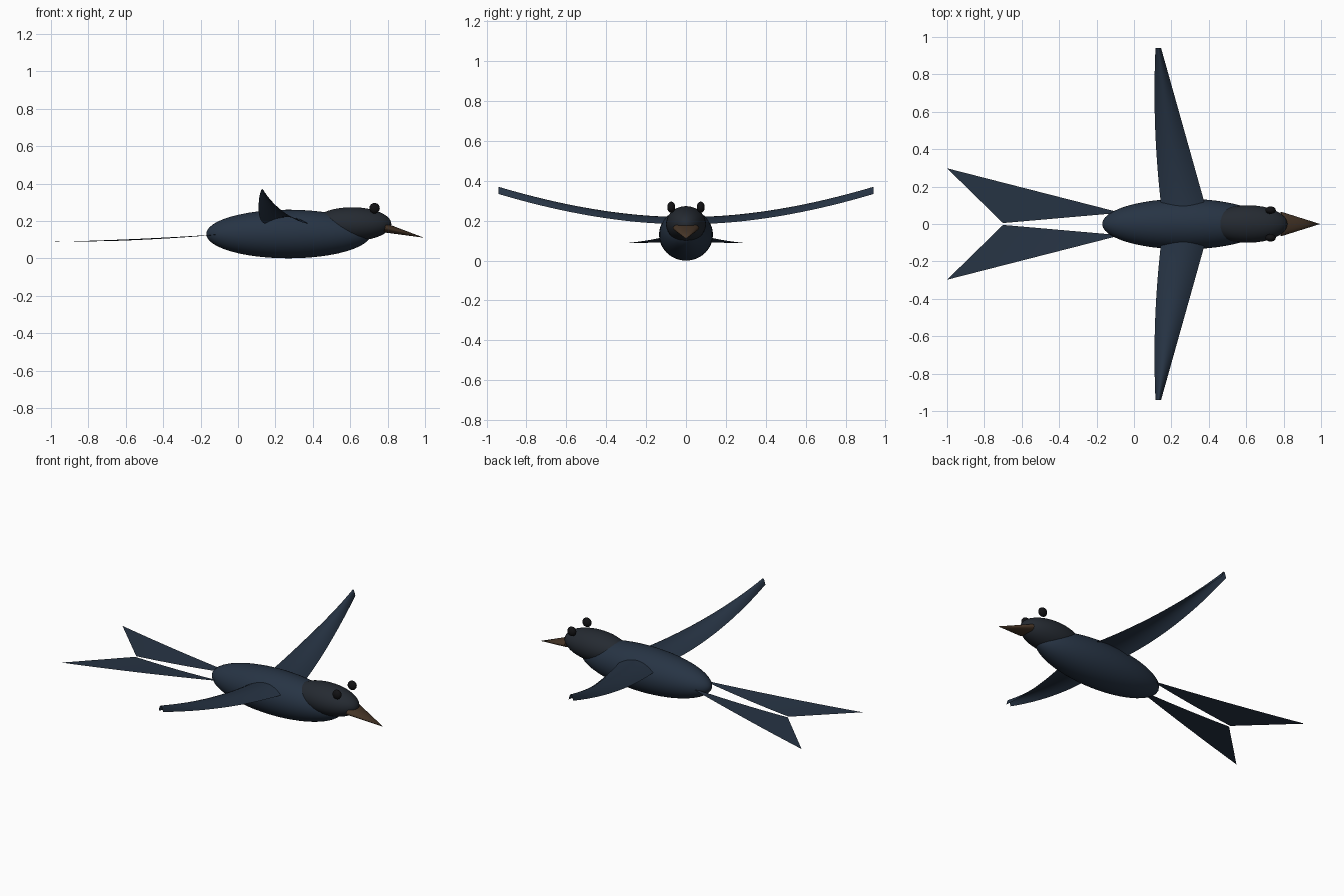
import bpy, math
from mathutils import Vector

if "Cube" in bpy.data.objects:
    bpy.data.objects.remove(bpy.data.objects["Cube"])


def material(name, rgb):
    m = bpy.data.materials.new(name)
    m.diffuse_color = (*rgb, 1)
    m.use_nodes = True
    m.node_tree.nodes["Principled BSDF"].inputs["Base Color"].default_value = m.diffuse_color
    return m


BLUE = material("dark_blue", (0.020, 0.034, 0.058))
SLATE = material("slate", (0.018, 0.023, 0.031))
BROWN = material("brown", (0.06, 0.035, 0.02))
BLACK = material("black", (0.006, 0.006, 0.007))


def ellipsoid(name, loc, radii, mat, seg=48, rings=24):
    bpy.ops.mesh.primitive_uv_sphere_add(segments=seg, ring_count=rings, location=loc)
    o = bpy.context.object
    o.name, o.scale = name, radii
    o.data.materials.append(mat)
    bpy.ops.object.shade_smooth()
    return o


def sheet(name, grid, mat):
    """Open surface through a grid of points (rows of equal length)."""
    n = len(grid[0])
    faces = [(r * n + c, r * n + c + 1, (r + 1) * n + c + 1, (r + 1) * n + c)
             for r in range(len(grid) - 1) for c in range(n - 1)]
    me = bpy.data.meshes.new(name)
    me.from_pydata([p for row in grid for p in row], [], faces)
    me.materials.append(mat)
    me.shade_smooth()
    o = bpy.data.objects.new(name, me)
    bpy.context.collection.objects.link(o)
    return o


# Body and head
ellipsoid("body", (0.27, 0, 0.13), (0.44, 0.135, 0.13), BLUE)
ellipsoid("head", (0.61, 0, 0.183), (0.21, 0.1, 0.09), SLATE)

# Beak: flattened cone pointing slightly down
base, tip = Vector((0.785, 0, 0.163)), Vector((0.995, 0, 0.11))
bpy.ops.mesh.primitive_cone_add(vertices=24, radius1=1, radius2=0, depth=1,
                                location=(base + tip) / 2)
beak = bpy.context.object
beak.name = "beak"
d = tip - base
beak.rotation_euler = (0, math.atan2(d.x, d.z), 0)
beak.scale = (0.025, 0.066, d.length)
beak.data.materials.append(BROWN)
bpy.ops.object.shade_smooth_by_angle()

SPAN, CHORD = 20, 10
for side, s in (("left", 1), ("right", -1)):
    # Eye
    ellipsoid(f"{side}_eye", (0.73, s * 0.074, 0.268), (0.028, 0.02, 0.028), BLACK, 24, 12)

    # Wing: arched sheet, swept and curving upward to the tip
    wing = []
    for i in range(SPAN + 1):
        t = i / SPAN
        y = 0.06 + 0.88 * t
        lead = 0.392 - 0.247 * t
        trail = 0.15 - 0.11 * t + 0.075 * t * t
        crest = 0.22 + 0.15 * t ** 1.75
        wing.append([(trail + (lead - trail) * c / CHORD, s * y,
                      crest - 0.036 * (2 * c / CHORD - 1) ** 2)
                     for c in range(CHORD + 1)][::s])
    sheet(f"{side}_wing", wing, BLUE)

    # Tail streamer: thin triangle widening to a notched fork
    root = Vector((-0.07, s * 0.06, 0.13))
    outer, inner = Vector((-1, s * 0.298, 0.088)), Vector((-0.7, s * 0.005, 0.092))
    tail = []
    for i in range(9):
        t = 0.01 + 0.99 * i / 8
        sag = Vector((0, 0, -0.02 * t * (1 - t)))
        tail.append([root.lerp(outer, t) + sag, root.lerp(inner, t) + sag][::s])
    sheet(f"{side}_tail_feather", tail, BLUE)
